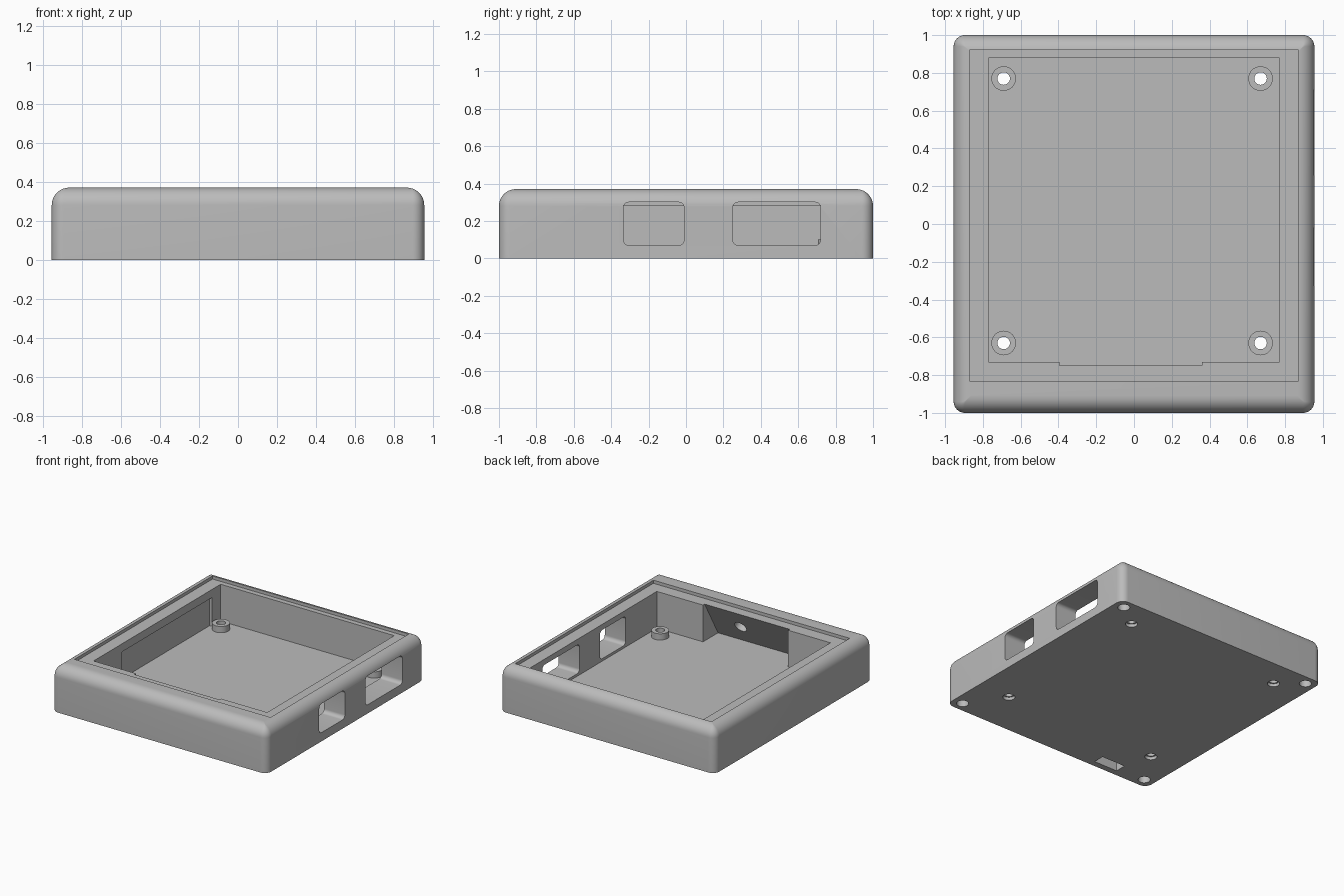
import bpy, bmesh, math
from mathutils import Matrix, Vector

if "Cube" in bpy.data.objects:
    bpy.data.objects.remove(bpy.data.objects["Cube"])

W, L, H = 0.955, 1.0, 0.37      # half width, half length, height
FLOOR, LEDGE = 0.05, 0.345

grey = bpy.data.materials.new("grey plastic")
grey.diffuse_color = (0.5, 0.5, 0.5, 1)
grey.use_nodes = True
grey.node_tree.nodes["Principled BSDF"].inputs["Base Color"].default_value = grey.diffuse_color


def rounded_rect(x0, x1, y0, y1, r, n=8):
    pts = []
    for i, (cx, cy) in enumerate([(x1 - r, y1 - r), (x0 + r, y1 - r), (x0 + r, y0 + r), (x1 - r, y0 + r)]):
        for k in range(n + 1):
            a = math.pi / 2 * (i + k / n)
            pts.append((cx + r * math.cos(a), cy + r * math.sin(a)))
    return pts


def loft(name, rings):
    """Closed solid through equal-length rings of 3D points."""
    bm = bmesh.new()
    loops = [[bm.verts.new(p) for p in ring] for ring in rings]
    n = len(loops[0])
    for a, b in zip(loops, loops[1:]):
        for i in range(n):
            j = (i + 1) % n
            bm.faces.new((a[i], a[j], b[j], b[i]))
    bm.faces.new(loops[0][::-1])
    bm.faces.new(loops[-1])
    bmesh.ops.recalc_face_normals(bm, faces=bm.faces)
    me = bpy.data.meshes.new(name)
    bm.to_mesh(me)
    bm.free()
    me.materials.append(grey)
    ob = bpy.data.objects.new(name, me)
    bpy.context.collection.objects.link(ob)
    return ob


def box(name, x0, x1, y0, y1, z0, z1):
    ring = [(x0, y0), (x1, y0), (x1, y1), (x0, y1)]
    return loft(name, [[(x, y, z) for x, y in ring] for z in (z0, z1)])


def cylinder(name, r, start, end, n=32):
    start, end = Vector(start), Vector(end)
    rot = (end - start).to_track_quat('Z', 'Y')
    circle = [rot @ Vector((r * math.cos(t), r * math.sin(t), 0))
              for t in (2 * math.pi * i / n for i in range(n))]
    return loft(name, [[c + p for p in circle] for c in (start, end)])


def combine(target, tool, operation='DIFFERENCE'):
    mod = target.modifiers.new(tool.name, 'BOOLEAN')
    mod.operation, mod.solver, mod.object = operation, 'EXACT', tool
    bpy.context.view_layer.objects.active = target
    bpy.ops.object.modifier_apply(modifier=mod.name)
    bpy.data.objects.remove(tool)


# Outer shell: straight sides rolling over into a rounded top edge
R = 0.09
steps = [(0, 0)] + [(R * (1 - math.cos(a)), H - R + R * math.sin(a))
                    for a in (math.pi / 2 * i / 10 for i in range(11))]
case = loft("enclosure_case", [
    [(x, y, z) for x, y in rounded_rect(-W + d, W - d, -L + d, L - d, max(0.06 - d, 0.003))]
    for d, z in steps])

# Main cavity and the stepped lid ledge
combine(case, box("cavity", -0.77, 0.77, -0.73, 0.88, FLOOR, 0.5))
combine(case, box("lid_recess", -0.87, 0.87, -0.83, 0.92, LEDGE, 0.5))

# Undercut pocket in the front wall with a sloped back and a blind hole
wedge = [(-0.70, FLOOR), (-0.92, FLOOR), (-0.75, LEDGE), (-0.75, 0.36), (-0.70, 0.36)]
combine(case, loft("front_pocket", [[(x, y, z) for y, z in wedge] for x in (-0.395, 0.36)]))
normal = Vector((0, -0.866, 0.5))
centre = Vector((0.10, -0.835, 0.2))
combine(case, cylinder("pocket_hole", 0.05, centre - normal * 0.05, centre + normal * 0.06))

# Shallow relief in the left wall
combine(case, box("left_relief", -0.79, -0.7, -0.37, 0.77, FLOOR, 0.28))

# Port openings through the right wall
for y0, y1 in ((-0.335, -0.01), (0.25, 0.72)):
    ring = rounded_rect(y0, y1, 0.07, 0.30, 0.03)
    combine(case, loft("port", [[(x, y, z) for y, z in ring] for x in (0.7, 1.1)]))

# Screw bosses with counterbored through holes
for x in (-0.69, 0.67):
    for y in (-0.63, 0.77):
        combine(case, cylinder("boss", 0.065, (x, y, 0.03), (x, y, 0.10)), 'UNION')
        combine(case, cylinder("screw_hole", 0.033, (x, y, -0.1), (x, y, 0.3)))
        combine(case, cylinder("counterbore", 0.045, (x, y, -0.1), (x, y, 0.025)))

# Blind holes near the corners of the underside
for x in (-0.87, 0.87):
    for y in (-0.92, 0.92):
        combine(case, cylinder("foot_hole", 0.045, (x, y, -0.1), (x, y, 0.06)))

# Cable slot in the underside
combine(case, box("cable_slot", -0.63, -0.42, -0.95, -0.86, -0.1, 0.10))

bpy.ops.object.select_all(action='DESELECT')
case.select_set(True)
bpy.context.view_layer.objects.active = case
bpy.ops.object.shade_smooth_by_angle(angle=math.radians(30))
